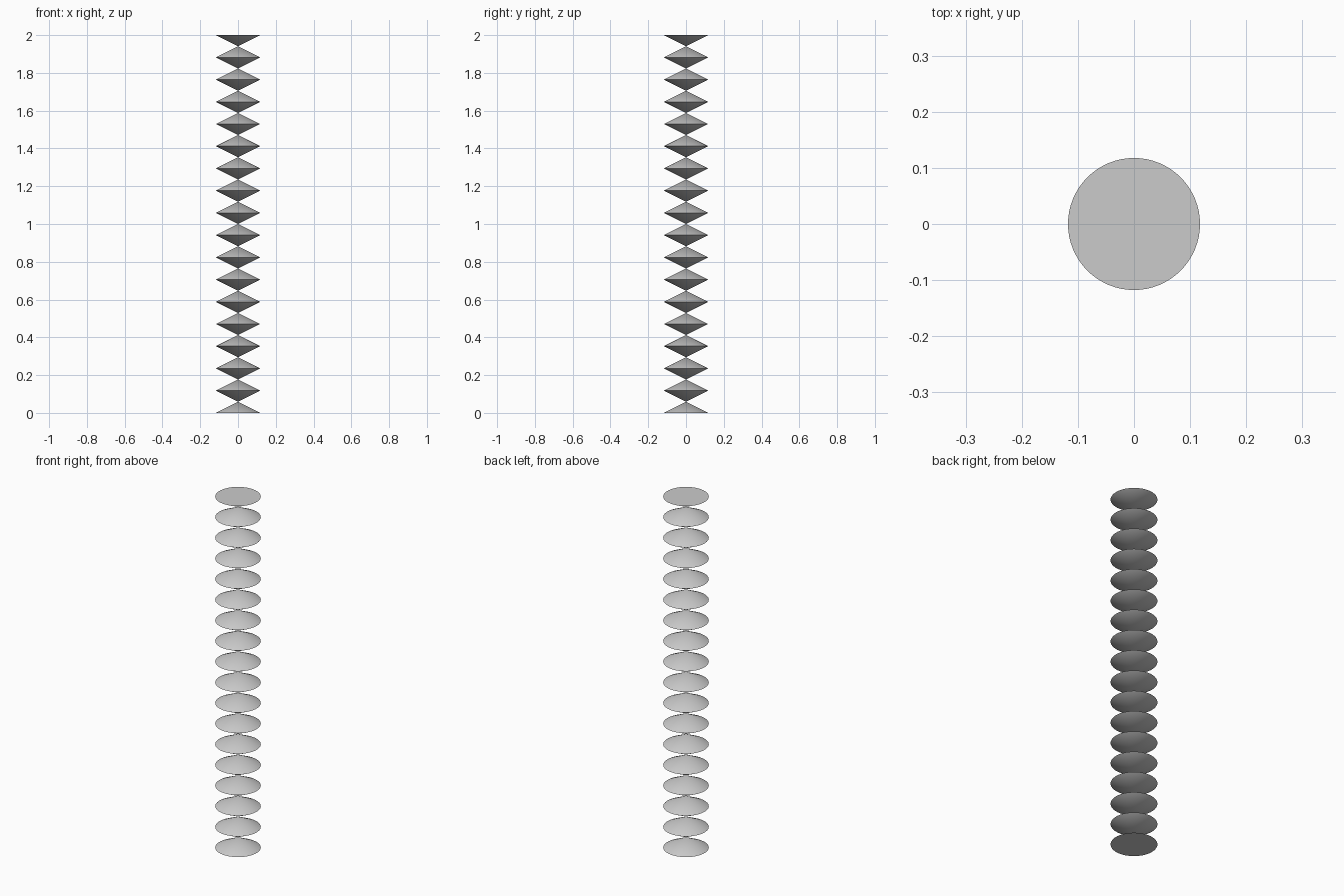
import bpy
import bmesh
import math
from mathutils import Matrix

cube = bpy.data.objects.get("Cube")
if cube:
    bpy.data.objects.remove(cube, do_unlink=True)

PAIRS = 17
PITCH = 2 / PAIRS
RADIUS = PITCH
SIDES = 64

grey = bpy.data.materials.new("plain grey")
grey.use_nodes = True
colour = (0.6, 0.6, 0.6, 1)
grey.diffuse_color = colour
grey.node_tree.nodes["Principled BSDF"].inputs["Base Color"].default_value = colour


def add_cone(bm, z, bottom, top, capped):
    """One cone of half a pitch, its lower end at height z."""
    bmesh.ops.create_cone(bm, cap_ends=capped, segments=SIDES,
                          radius1=bottom, radius2=top, depth=PITCH / 2,
                          matrix=Matrix.Translation((0, 0, z + PITCH / 4)))


# Column of cones meeting alternately at their points and their rims
bm = bmesh.new()
for i in range(PAIRS):
    add_cone(bm, i * PITCH, RADIUS, 0, i == 0)
    add_cone(bm, (i + 0.5) * PITCH, 0, RADIUS, i == PAIRS - 1)
bmesh.ops.remove_doubles(bm, verts=bm.verts, dist=0.0001)
bmesh.ops.recalc_face_normals(bm, faces=bm.faces)

mesh = bpy.data.meshes.new("cone_column")
bm.to_mesh(mesh)
bm.free()
mesh.materials.append(grey)
column = bpy.data.objects.new("cone_column", mesh)
bpy.context.collection.objects.link(column)

# Smooth cone sides with crisp rims
bpy.ops.object.select_all(action="DESELECT")
column.select_set(True)
bpy.context.view_layer.objects.active = column
bpy.ops.object.shade_smooth_by_angle(angle=math.radians(30))
